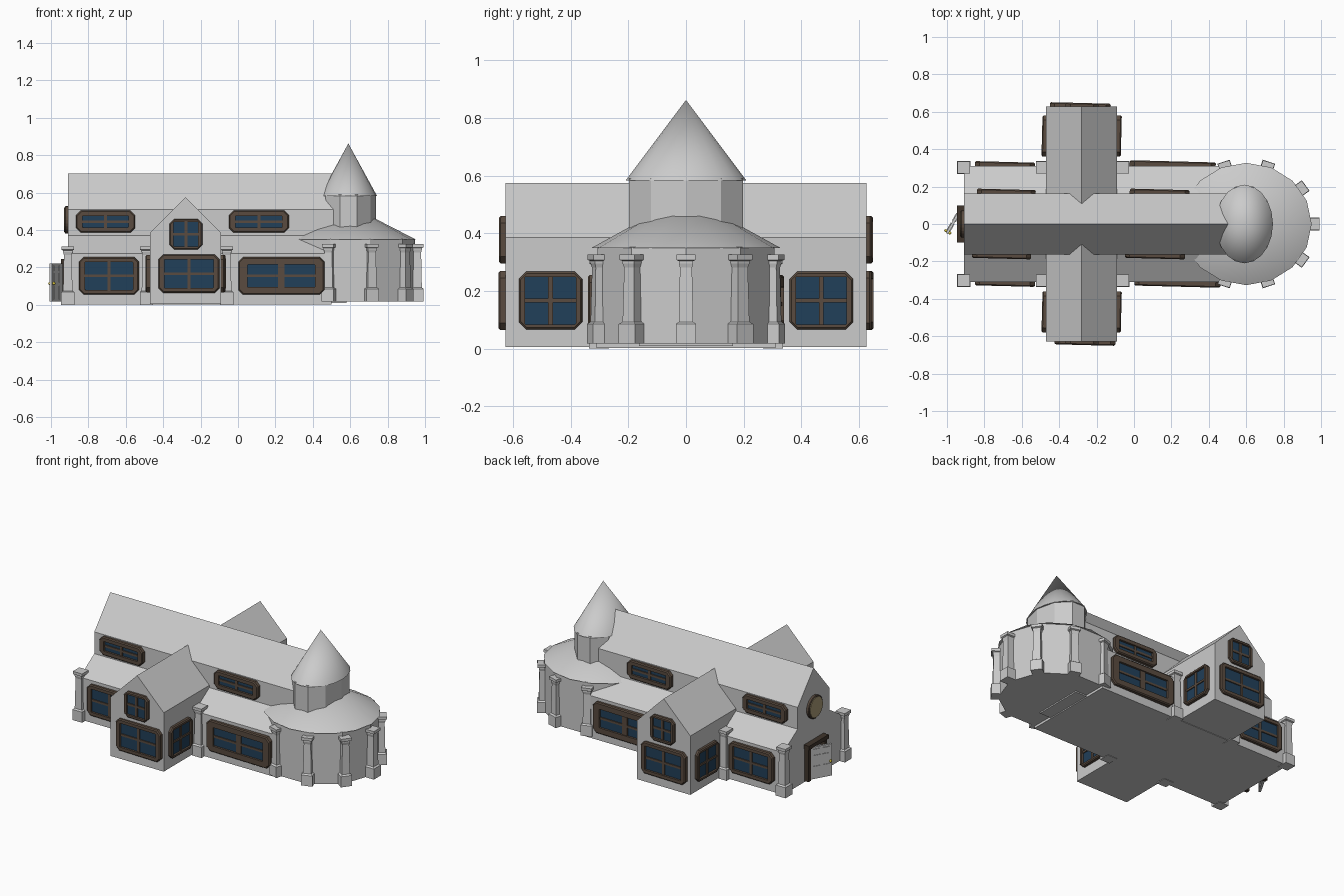
import bpy, bmesh, math
from mathutils import Matrix, Vector

if "Cube" in bpy.data.objects:
    bpy.data.objects.remove(bpy.data.objects["Cube"])


def material(name, rgb):
    m = bpy.data.materials.new(name)
    m.diffuse_color = (*rgb, 1)
    m.use_nodes = True
    m.node_tree.nodes["Principled BSDF"].inputs["Base Color"].default_value = m.diffuse_color
    return m


BROWN = material("wood", (0.10, 0.07, 0.05))
DARK = material("dark_wood", (0.05, 0.035, 0.025))
BLUE = material("glass", (0.015, 0.05, 0.10))
GOLD = material("pale_gold", (0.40, 0.33, 0.18))
YELLOW = material("brass", (0.75, 0.60, 0.05))


def add(name, bm, mat=None, matrix=None):
    bmesh.ops.recalc_face_normals(bm, faces=bm.faces)
    me = bpy.data.meshes.new(name)
    bm.to_mesh(me)
    bm.free()
    ob = bpy.data.objects.new(name, me)
    bpy.context.collection.objects.link(ob)
    if mat:
        me.materials.append(mat)
    if matrix:
        ob.matrix_world = matrix
    return ob


def loft(name, rings, mat=None, matrix=None, smooth=False):
    """Skin a list of equal-length point rings and cap both ends."""
    bm = bmesh.new()
    vs = [[bm.verts.new(p) for p in r] for r in rings]
    n = len(vs[0])
    for a, b in zip(vs, vs[1:]):
        for i in range(n):
            f = bm.faces.new((a[i], a[(i + 1) % n], b[(i + 1) % n], b[i]))
            f.smooth = smooth
    bm.faces.new(vs[0])
    bm.faces.new(vs[-1])
    return add(name, bm, mat, matrix)


def boxes(name, parts, mat=None, matrix=None):
    """Several boxes in one mesh, each (centre, size)."""
    bm = bmesh.new()
    for c, s in parts:
        bmesh.ops.create_cube(bm, size=1, matrix=Matrix.Translation(c) @ Matrix.Diagonal((*s, 1)))
    return add(name, bm, mat, matrix)


def ellipse(n, cx, rx, ry, z):
    return [(cx + rx * math.cos(2 * math.pi * i / n), ry * math.sin(2 * math.pi * i / n), z) for i in range(n)]


def cone(name, n, cx, rx, ry, z0, z1):
    bm = bmesh.new()
    base = [bm.verts.new(p) for p in ellipse(n, cx, rx, ry, z0)]
    tip = bm.verts.new((cx, 0, z1))
    for i in range(n):
        bm.faces.new((base[i], base[(i + 1) % n], tip)).smooth = True
    bm.faces.new(base).smooth = False
    return add(name, bm)


def place(x, y, z, deg):
    return Matrix.Translation((x, y, z)) @ Matrix.Rotation(math.radians(deg), 4, 'Z')


def octagon(w, h, c, y):
    a, b = w / 2, h / 2
    return [(-a + c, y, -b), (a - c, y, -b), (a, y, -b + c), (a, y, b - c),
            (a - c, y, b), (-a + c, y, b), (-a, y, b - c), (-a, y, -b + c)]


def window(name, x, y, z, w, h, deg, border=0.032):
    """Chamfered frame, recessed pane and crossed bars, facing local -y."""
    m = place(x, y, z, deg - 1.5)
    iw, ih = w - 2 * border, h - 1.6 * border
    bm = bmesh.new()
    rings = [octagon(w, h, 0.025, 0.01), octagon(w, h, 0.025, -0.014),
             octagon(w - 0.012, h - 0.012, 0.022, -0.02),
             octagon(iw, ih, 0.002, -0.02), octagon(iw, ih, 0.002, 0.01)]
    vs = [[bm.verts.new(p) for p in r] for r in rings]
    for k in range(5):
        a, b = vs[k], vs[(k + 1) % 5]
        for i in range(8):
            bm.faces.new((a[i], a[(i + 1) % 8], b[(i + 1) % 8], b[i]))
    add(name + "_frame", bm, BROWN, m)
    boxes(name + "_pane", [((0, 0.0, 0), (iw, 0.014, ih))], BLUE, m)
    boxes(name + "_bars", [((0, -0.007, 0), (0.016 + 0.02 * (w > 0.4), 0.012, ih)),
                           ((0, -0.007, 0), (iw, 0.0118, 0.014))], BROWN, m)


# Nave, aisles and transept as extruded profiles
def along_x(name, prof, x0, x1):
    return loft(name, [[(x, y, z) for y, z in prof] for x in (x0, x1)])


along_x("aisles", [(-.31, .003), (.31, .003), (.31, .275), (.163, .37), (-.163, .37), (-.31, .275)], -.91, .50)
along_x("nave", [(-.163, .01), (.163, .01), (.163, .51), (0, .703), (-.163, .51)], -.9101, .58)
gable = [(-.47, .006), (-.09, .006), (-.09, .385), (-.28, .575), (-.47, .385)]
loft("transept", [[(x, y, z) for x, z in gable] for y in (-.627, .627)])

# Apse and turret
loft("apse_wall", [ellipse(10, .60, .345, .322, z) for z in (.018, .352)])
cone("apse_roof", 16, .60, .35, .327, .35, .53)
loft("turret_wall", [ellipse(10, .59, .148, .208, z) for z in (.36, .59)])
cone("turret_roof", 20, .59, .153, .21, .583, .863)


# Pillars
def pillar(name, x, y, z, deg, top):
    def sq(s, h):
        return [(-s, -s, h), (s, -s, h), (s, s, h), (-s, s, h)]
    rings = [sq(.035, 0), sq(.035, .068), sq(.025, .075), sq(.021, top - .045), sq(.025, top - .03),
             sq(.025, top - .022), sq(.033, top - .018), sq(.033, top)]
    loft(name, rings, None, place(x, y, z, deg))


for s in (-1, 1):
    for i, x in enumerate((-.91, -.49, -.06)):
        pillar(f"aisle_pillar_{i}_{s}", x, s * .302, 0, 0, .313)
for k in range(-3, 4):
    a = math.radians(36 * k)
    pillar(f"apse_pillar_{k}", .60 + .358 * math.cos(a), .315 * math.sin(a), .018, 36 * k, .308)

# Windows on front and back
for s, deg, d in ((-1, 0, 0), (1, 180, .025)):
    window(f"aisle_window_west_{s}", -.69, s * .312, .155, .32, .20, deg)
    window(f"aisle_window_east_{s}", .232 - d, s * .315, .155, .46, .20, deg, .05)
    window(f"upper_window_west_{s}", -.708 + d, s * .165, .445, .315, .118, deg, .035)
    window(f"upper_window_east_{s}", .112 + d, s * .165, .445, .32, .118, deg, .035)
    window(f"transept_window_{s}", -.262 - d, s * .627, .167, .325, .205, deg)
    window(f"gable_window_{s}", -.278, s * .627, .378, .175, .165, deg, .022)
    # Transept side windows
    window(f"transept_east_window_{s}", -.088, s * .47, .167, .22, .20, 90, .022)
    window(f"transept_west_window_{s}", -.472, s * .47, .167, .22, .20, -90, .022)

# Round window on the west gable
rose = [[(x, r * math.cos(t * math.pi / 12), .455 + r * math.sin(t * math.pi / 12)) for t in range(24)]
        for x, r in ((-.90, .073), (-.923, .073), (-.927, .068))]
loft("round_window_rim", rose, BROWN)
loft("round_window_disc", [[(x, y * .88, .455 + (z - .455) * .88) for _, y, z in rose[0]]
                           for x in (-.91, -.931)], GOLD)

# Door frame and open door leaf
boxes("door_frame", [((-.922, s * .083, .115), (.035, .024, .21)) for s in (-1, 1)] +
      [((-.925, 0, .232), (.045, .20, .026))], DARK)
door = place(-.932, .068, .12, -120)
boxes("door_leaf", [((.07, 0, 0), (.135, .014, .205))] +
      [((x, s * .007, z), (.044, .008, h)) for x in (.04, .098) for s in (-1, 1)
       for z, h in ((-.055, .07), (.025, .05), (.075, .03))], None, door)
bm = bmesh.new()
for s in (-1, 1):
    bmesh.ops.create_uvsphere(bm, u_segments=10, v_segments=6, radius=.008,
                              matrix=Matrix.Translation((.127, s * .013, -.005)))
add("door_knob", bm, YELLOW, door)
